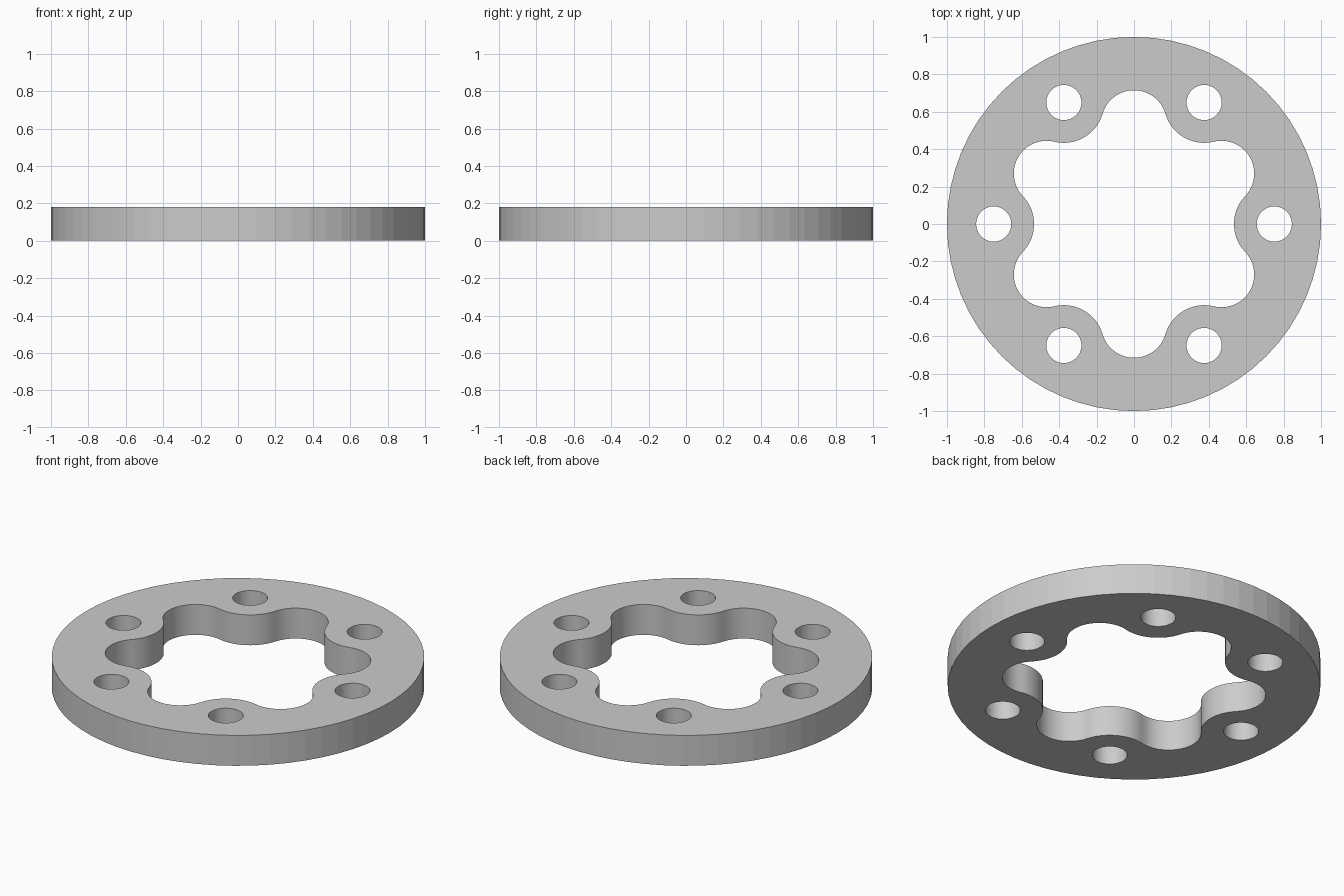
import bpy, bmesh
from math import cos, sin, pi, atan2, hypot

if "Cube" in bpy.data.objects:
    bpy.data.objects.remove(bpy.data.objects["Cube"])

THICK = 0.18
BOLT_R, HOLE_R = 0.75, 0.094      # bolt circle and hole radius
LOBE_D, LOBE_R = 0.54, 0.175      # scallop centre distance and radius


def arc(cx, cy, r, a0, a1, n):
    """n points from a0 towards a1, end point left out."""
    return [(cx + r * cos(a0 + (a1 - a0) * i / n),
             cy + r * sin(a0 + (a1 - a0) * i / n)) for i in range(n)]


# Scalloped opening: bosses around the holes blend tangentially into lobes
dx, dy = LOBE_D * cos(pi / 6) - BOLT_R, LOBE_D * sin(pi / 6)
boss_r = hypot(dx, dy) - LOBE_R
tangent = atan2(dy, dx)
half = pi / 6 - (tangent - pi)
opening, holes = [], []
for k in range(6):
    a = k * pi / 3
    b = a + pi / 6
    bx, by = BOLT_R * cos(a), BOLT_R * sin(a)
    opening += arc(bx, by, boss_r, a + 2 * pi - tangent, a + tangent, 16)
    opening += arc(LOBE_D * cos(b), LOBE_D * sin(b), LOBE_R, b - half, b + half, 24)
    holes.append(arc(bx, by, HOLE_R, 0, 2 * pi, 40))
outline = arc(0, 0, 1, 0, 2 * pi, 64)

# Filled, extruded profile
curve = bpy.data.curves.new("flange_profile", 'CURVE')
curve.dimensions = '2D'
curve.fill_mode = 'BOTH'
curve.extrude = THICK / 2
for loop in [outline, opening] + holes:
    s = curve.splines.new('POLY')
    s.points.add(len(loop) - 1)
    for p, (x, y) in zip(s.points, loop):
        p.co = (x, y, THICK / 2, 1)
    s.use_cyclic_u = True
tmp = bpy.data.objects.new("profile_tmp", curve)
bpy.context.collection.objects.link(tmp)
bpy.context.view_layer.update()
mesh = bpy.data.meshes.new_from_object(
    tmp.evaluated_get(bpy.context.evaluated_depsgraph_get()))
bpy.data.objects.remove(tmp)

# Weld into one closed solid and seat it on z = 0
bm = bmesh.new()
bm.from_mesh(mesh)
bmesh.ops.remove_doubles(bm, verts=bm.verts, dist=1e-5)
bmesh.ops.recalc_face_normals(bm, faces=bm.faces)
low = min(v.co.z for v in bm.verts)
bmesh.ops.translate(bm, verts=bm.verts, vec=(0, 0, -low))
for f in bm.faces:
    c = f.calc_center_median()
    # outer rim stays faceted, the bores and scallops are smooth
    f.smooth = abs(f.normal.z) < 0.5 and hypot(c.x, c.y) < 0.95
for e in bm.edges:
    if len(e.link_faces) == 2 and e.calc_face_angle(0) > 0.6:
        e.smooth = False
bm.to_mesh(mesh)
bm.free()
mesh.name = "scalloped_flange"
flange = bpy.data.objects.new("scalloped_flange", mesh)
bpy.context.collection.objects.link(flange)
